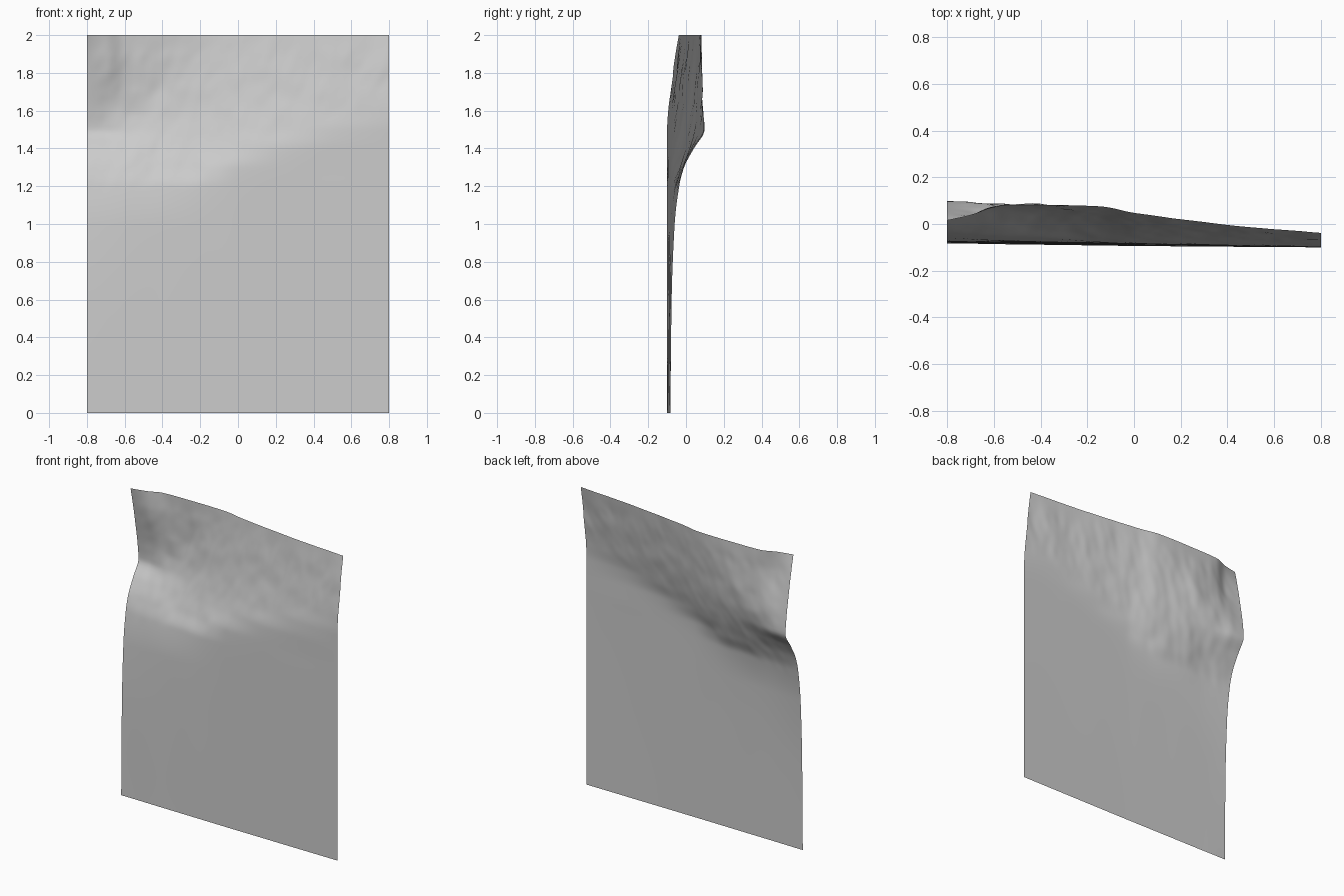
import bpy
from mathutils import Vector, noise

if "Cube" in bpy.data.objects:
    bpy.data.objects.remove(bpy.data.objects["Cube"])

# Relief depth (thousandths of a unit) sampled up the panel, one profile per x station
LEVELS = [0, .6, 1, 1.2, 1.3, 1.4, 1.5, 1.6, 1.7, 1.8, 1.9, 2]
PROFILES = {
    -.80: [-83, -76, -60, -36, -10, 42, 98, 90, 75, 57, 37, 15],
    -.70: [-84, -79, -66, -43, -14, 35, 92, 88, 72, 54, 40, 38],
    -.60: [-86, -81, -71, -50, -17, 30, 76, 90, 84, 77, 74, 75],
    -.45: [-88, -83, -76, -56, -20, 17, 55, 78, 84, 86, 84, 80],
    -.30: [-90, -86, -80, -66, -30, 5, 32, 52, 65, 74, 78, 80],
    -.15: [-92, -88, -84, -78, -58, -20, 10, 30, 45, 58, 68, 76],
    .00: [-94, -91, -88, -86, -82, -58, -30, -8, 10, 25, 38, 48],
    .25: [-96, -94, -92, -91, -90, -86, -65, -45, -28, -12, 2, 14],
    .50: [-98, -97, -96, -95, -94, -94, -88, -70, -55, -40, -27, -14],
    .80: [-100, -100, -100, -100, -100, -100, -100, -94, -82, -68, -53, -38],
}
FOOT_X = [-.8, -.6, -.4, -.2, 0, .2, .4, .8]
FOOT_Z = [1.12, 1.17, 1.19, 1.2, 1.36, 1.44, 1.49, 1.61]


def curve(xs, ys, x):
    """Smooth monotone interpolation through the sample points."""
    n = len(xs)
    d = [(ys[i + 1] - ys[i]) / (xs[i + 1] - xs[i]) for i in range(n - 1)]
    i = max(k for k in range(n - 1) if xs[k] <= x + 1e-9)

    def slope(k):
        if k in (0, n - 1):
            return d[min(k, n - 2)]
        a, b = d[k - 1], d[k]
        return 2 * a * b / (a + b) if a * b > 0 else 0

    h = xs[i + 1] - xs[i]
    t = (x - xs[i]) / h
    return ((1 + 2 * t) * (1 - t) ** 2 * ys[i] + t * (1 - t) ** 2 * h * slope(i)
            + t * t * (3 - 2 * t) * ys[i + 1] + t * t * (t - 1) * h * slope(i + 1))


# Panel grid with fine rocky gullies above the foot of the slope
NX, NZ = 96, 120
stations = list(PROFILES)
verts = [None] * ((NX + 1) * (NZ + 1))
for j in range(NZ + 1):
    z = 2 * j / NZ
    row = [curve(LEVELS, PROFILES[s], z) for s in stations]
    for i in range(NX + 1):
        x = -.8 + 1.6 * i / NX
        y = curve(stations, row, x) / 1000
        rock = min(1, max(0, (z - curve(FOOT_X, FOOT_Z, x)) / .12))
        rock *= min(1, (x + .8) / .1 * .8 + .2) * min(1, (2 - z) / .1 * .8 + .2)
        p = Vector((x * 8 - z * 3, 0, z * 4 + x * 2))
        y += rock * (.006 * noise.noise(p) + .003 * noise.noise(p * 2.3))
        verts[j * (NX + 1) + i] = (x, y, z)
faces = []
for j in range(NZ):
    for i in range(NX):
        a = j * (NX + 1) + i
        faces.append((a, a + 1, a + NX + 2, a + NX + 1))

mesh = bpy.data.meshes.new("terrain_panel")
mesh.from_pydata(verts, [], faces)
mesh.shade_smooth()
panel = bpy.data.objects.new("terrain_panel", mesh)
bpy.context.collection.objects.link(panel)
